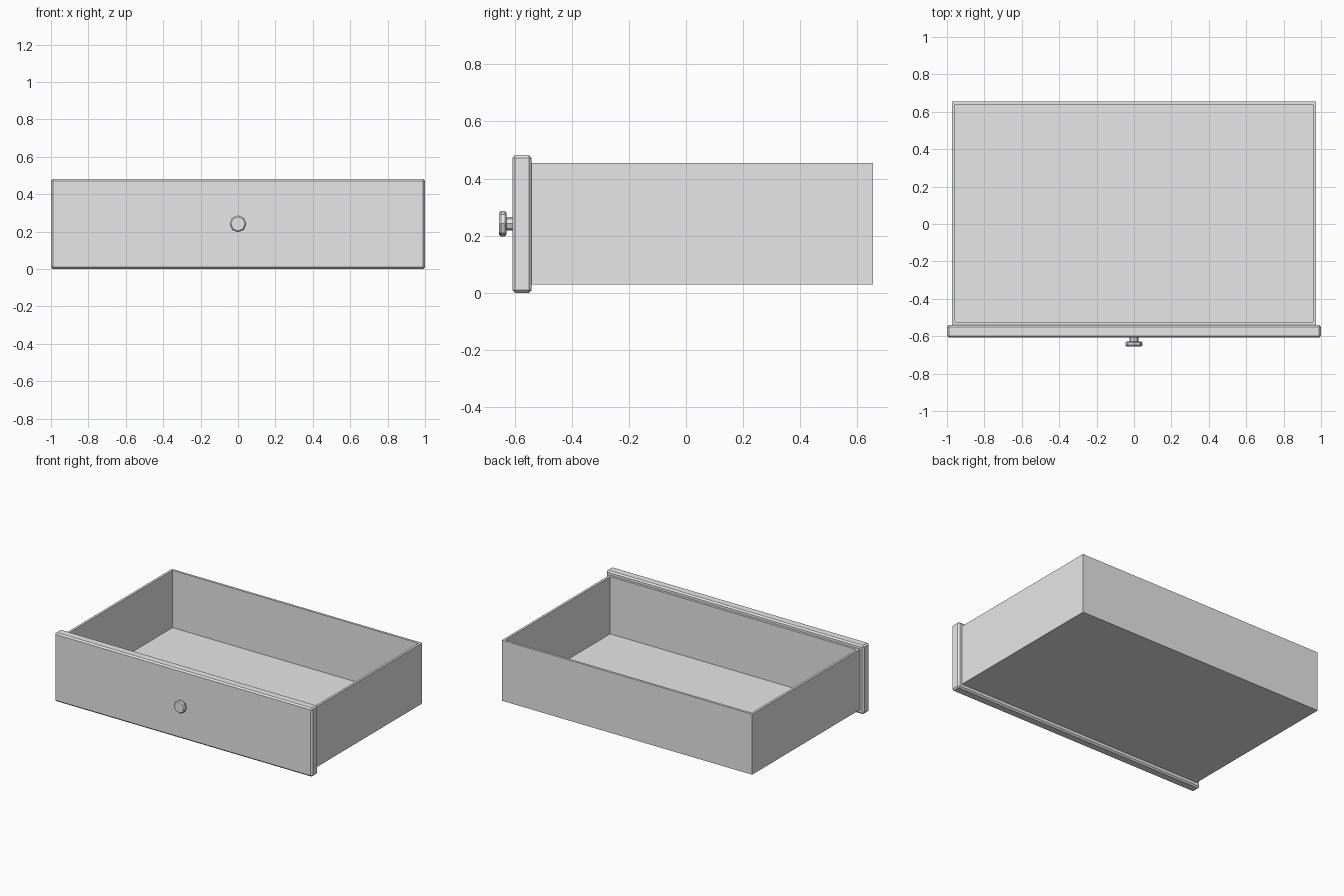
import bpy, bmesh, math
from mathutils import Matrix, Vector

cube = bpy.data.objects.get("Cube")
if cube:
    bpy.data.objects.remove(cube, do_unlink=True)

grey = bpy.data.materials.new("light_grey")
grey.use_nodes = True
grey.diffuse_color = (0.8, 0.8, 0.8, 1)
grey.node_tree.nodes["Principled BSDF"].inputs["Base Color"].default_value = (0.8, 0.8, 0.8, 1)


def finish(bm, name):
    bmesh.ops.recalc_face_normals(bm, faces=bm.faces)
    mesh = bpy.data.meshes.new(name)
    bm.to_mesh(mesh)
    bm.free()
    mesh.materials.append(grey)
    obj = bpy.data.objects.new(name, mesh)
    bpy.context.scene.collection.objects.link(obj)
    return obj


def block(low, high):
    low, high = Vector(low), Vector(high)
    bm = bmesh.new()
    bmesh.ops.create_cube(bm, size=1, matrix=Matrix.Translation((low + high) / 2)
                          @ Matrix.Diagonal((high - low).to_4d()))
    bm.normal_update()
    return bm


# Open box: inset the top for the wall rim, then sink it to the floor
bm = block((-0.972, -0.54, 0.03), (0.972, 0.655, 0.455))
top = max(bm.faces, key=lambda f: f.calc_center_median().z)
bmesh.ops.inset_region(bm, faces=[top], thickness=0.023)
sunk = bmesh.ops.extrude_discrete_faces(bm, faces=[top])["faces"]
bmesh.ops.translate(bm, verts=sunk[0].verts, vec=(0, 0, -0.402))
finish(bm, "drawer_box")

# Front panel with chamfered edges
bm = block((-1, -0.608, 0), (1, -0.54, 0.482))
bmesh.ops.bevel(bm, geom=bm.edges[:], offset=0.01, segments=1, affect='EDGES')
finish(bm, "front_panel")

# Eight-sided turned knob: (radius, y) profile swept about the y axis
profile = [(0.023, -0.605), (0.023, -0.628), (0.038, -0.628), (0.045, -0.634),
           (0.045, -0.648), (0.038, -0.655)]
sides = 8
bm = bmesh.new()
rings = []
for radius, y in profile:
    angles = [math.tau * i / sides for i in range(sides)]
    rings.append([bm.verts.new((radius * math.cos(a), y, 0.242 + radius * math.sin(a)))
                  for a in angles])
for a, b in zip(rings, rings[1:]):
    for i in range(sides):
        j = (i + 1) % sides
        bm.faces.new((a[i], a[j], b[j], b[i]))
bm.faces.new(rings[0])
bm.faces.new(rings[-1])
finish(bm, "knob")
